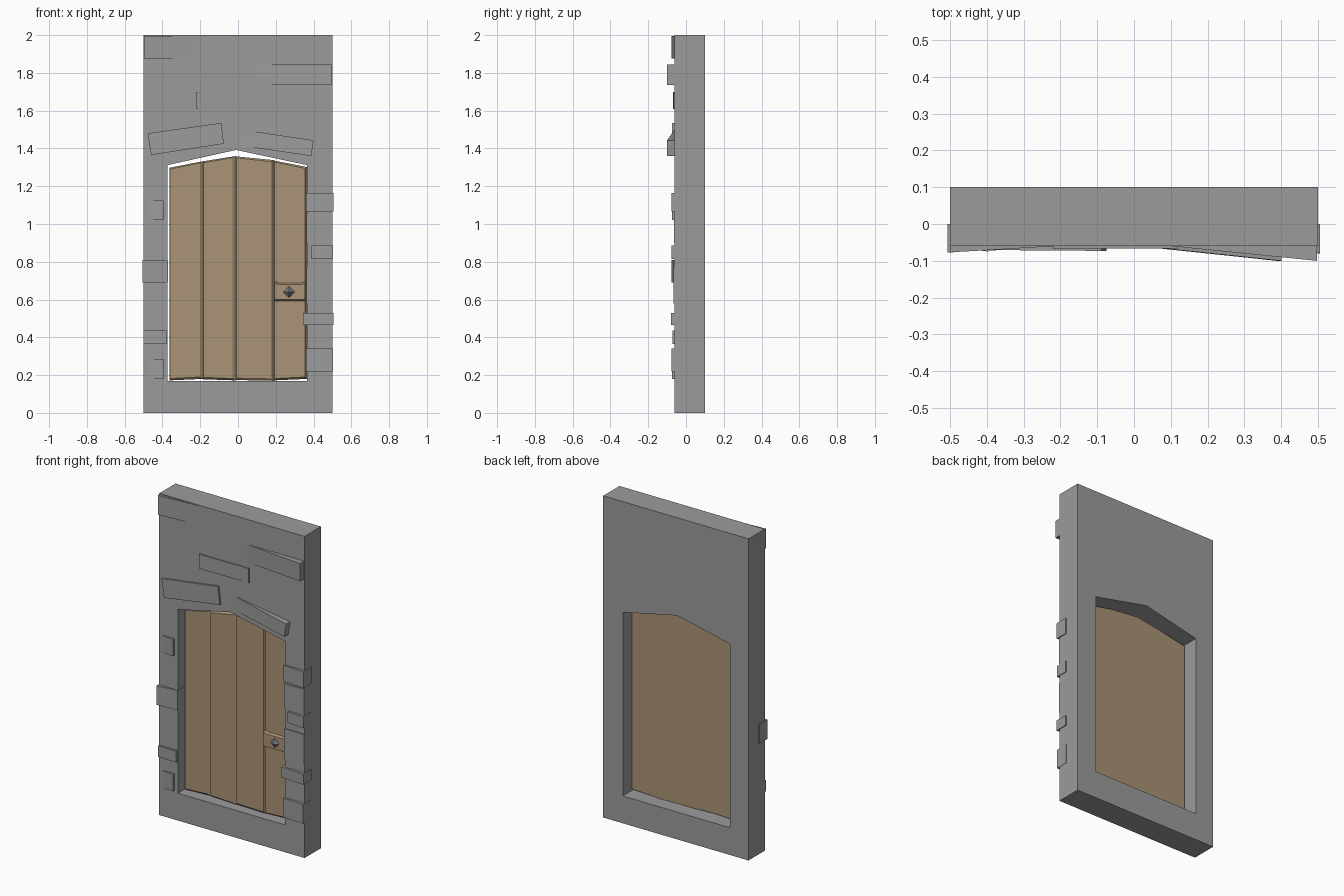
import bpy
import bmesh

cube = bpy.data.objects.get("Cube")
if cube:
    bpy.data.objects.remove(cube, do_unlink=True)


def material(name, rgb):
    m = bpy.data.materials.new(name)
    m.use_nodes = True
    m.diffuse_color = (*rgb, 1)
    m.node_tree.nodes["Principled BSDF"].inputs["Base Color"].default_value = (*rgb, 1)
    return m


STONE = material("grey stone", (0.33, 0.33, 0.33))
WOOD = material("tan wood", (0.40, 0.295, 0.18))
IRON = material("dark iron", (0.17, 0.185, 0.21))


def finish(name, bm, mat):
    bmesh.ops.recalc_face_normals(bm, faces=bm.faces[:])
    mesh = bpy.data.meshes.new(name)
    bm.to_mesh(mesh)
    bm.free()
    mesh.materials.append(mat)
    obj = bpy.data.objects.new(name, mesh)
    bpy.context.collection.objects.link(obj)
    return obj


def loft(name, rings, mat):
    """Join closed rings of (x, y, z) points and cap both ends."""
    bm = bmesh.new()
    loops = [[bm.verts.new(p) for p in ring] for ring in rings]
    for a, b in zip(loops, loops[1:]):
        for i in range(len(a)):
            j = (i + 1) % len(a)
            bm.faces.new((a[i], a[j], b[j], b[i]))
    bm.faces.new(loops[0])
    bm.faces.new(loops[-1])
    return finish(name, bm, mat)


# Wall with a peaked doorway: four rings joined into a closed frame
FRONT, BACK = -0.06, 0.10
outer = [(-0.5, 0), (0.5, 0), (0.5, 2), (-0.01, 2), (-0.5, 2)]
inner = [(-0.372, 0.17), (0.365, 0.17), (0.365, 1.312), (-0.01, 1.392), (-0.372, 1.312)]
bm = bmesh.new()
frame = [[bm.verts.new((x, y, z)) for x, z in ring]
         for ring, y in ((outer, FRONT), (outer, BACK), (inner, BACK), (inner, FRONT))]
for k in range(4):
    a, b = frame[k], frame[(k + 1) % 4]
    for i in range(5):
        j = (i + 1) % 5
        bm.faces.new((a[i], a[j], b[j], b[i]))
finish("wall", bm, STONE)


# Door planks: left, right, bottom left/right, top left/right, right chamfer, front y
planks = [
    (-0.362, -0.186, 0.172, 0.180, 1.298, 1.332, 0.016, -0.008),
    (-0.186, -0.010, 0.178, 0.172, 1.332, 1.360, 0.018, -0.010),
    (-0.010, 0.190, 0.174, 0.170, 1.358, 1.338, 0.010, -0.006),
    (0.190, 0.364, 0.172, 0.180, 1.336, 1.302, 0.008, -0.010),
]
for n, (l, r, bl, br, tl, tr, c, y) in enumerate(planks, 1):
    back = [(l, 0.012, bl), (r, 0.012, br), (r, 0.012, tr), (l, 0.012, tl)]
    mid = [(x, 0.002, z) for x, _, z in back]
    face = [(l + 0.003, y, bl + 0.01), (r - c, y, br + 0.01),
            (r - c, y, tr - 0.008), (l + 0.003, y, tl - 0.008)]
    loft(f"door_plank_{n}", [back, mid, face], WOOD)

# Lock pad with chamfered top and bottom, and a pyramid knob
pad = [(0.192, 0.59), (0.356, 0.59), (0.356, 0.70), (0.335, 0.692), (0.215, 0.692), (0.192, 0.70)]
loft("lock_pad", [[(x, -0.005, z) for x, z in pad],
                  [(x, -0.022, 0.6 if z < 0.6 else z - 0.012) for x, z in pad]], WOOD)
bm = bmesh.new()
ring = [bm.verts.new((0.27 + dx, -0.024, 0.64 + dz))
        for dx, dz in ((0.03, 0), (0, 0.03), (-0.03, 0), (0, -0.03))]
tip = bm.verts.new((0.27, -0.045, 0.64))
root = bm.verts.new((0.27, -0.015, 0.64))
for i in range(4):
    for end in (tip, root):
        bm.faces.new((ring[i], ring[(i + 1) % 4], end))
finish("door_knob", bm, IRON)


# Upright stones: left, right, bottom, top, front y at left and right
def stone(name, l, r, b, t, yl, yr, rise=0.0):
    """Stone block; rise lifts its right end."""
    pts = [(l, yl, b), (r, yr, b + rise), (r, yr, t + rise), (l, yl, t)]
    loft(name, [pts, [(x, 0.0, z) for x, _, z in pts]], STONE)


stone("corner_stone_left", -0.498, -0.18, 1.875, 1.995, -0.077, -0.058)
stone("corner_stone_right", 0.08, 0.497, 1.735, 1.845, -0.058, -0.10)
stone("middle_stone", -0.22, 0.12, 1.61, 1.70, -0.068, -0.066)
left_stones = [
    (-0.475, -0.395, 1.02, 1.125, -0.064, -0.075),
    (-0.506, -0.37, 0.69, 0.81, -0.078, -0.067),
    (-0.50, -0.375, 0.365, 0.435, -0.070, -0.072),
    (-0.475, -0.395, 0.18, 0.285, -0.064, -0.074),
]
right_stones = [
    (0.36, 0.505, 1.065, 1.165, -0.068, -0.078),
    (0.362, 0.50, 0.90, 1.05, -0.064, -0.064),
    (0.39, 0.504, 0.815, 0.885, -0.070, -0.078),
    (0.362, 0.50, 0.58, 0.77, -0.066, -0.066),
    (0.345, 0.505, 0.465, 0.53, -0.070, -0.080),
    (0.36, 0.502, 0.22, 0.34, -0.070, -0.078),
]
for side, stones in (("left", left_stones), ("right", right_stones)):
    for n, s in enumerate(stones, 1):
        # Names use the model's own sides
        own = "right" if side == "left" else "left"
        stone(f"jamb_stone_{own}_{n}", *s)


# Tilted stones over the doorway
def arch_stone(name, corners, yl, yr):
    ys = (yl, yr, yr, yl)
    front = [(x, y, z) for (x, z), y in zip(corners, ys)]
    loft(name, [front, [(x, -0.03, z) for x, z in corners]], STONE)


arch_stone("arch_stone_right", [(-0.46, 1.365), (-0.075, 1.425), (-0.088, 1.535), (-0.478, 1.48)],
           -0.07, -0.073)
arch_stone("arch_stone_left", [(-0.01, 1.418), (0.388, 1.36), (0.40, 1.443), (0.0, 1.503)],
           -0.058, -0.10)
